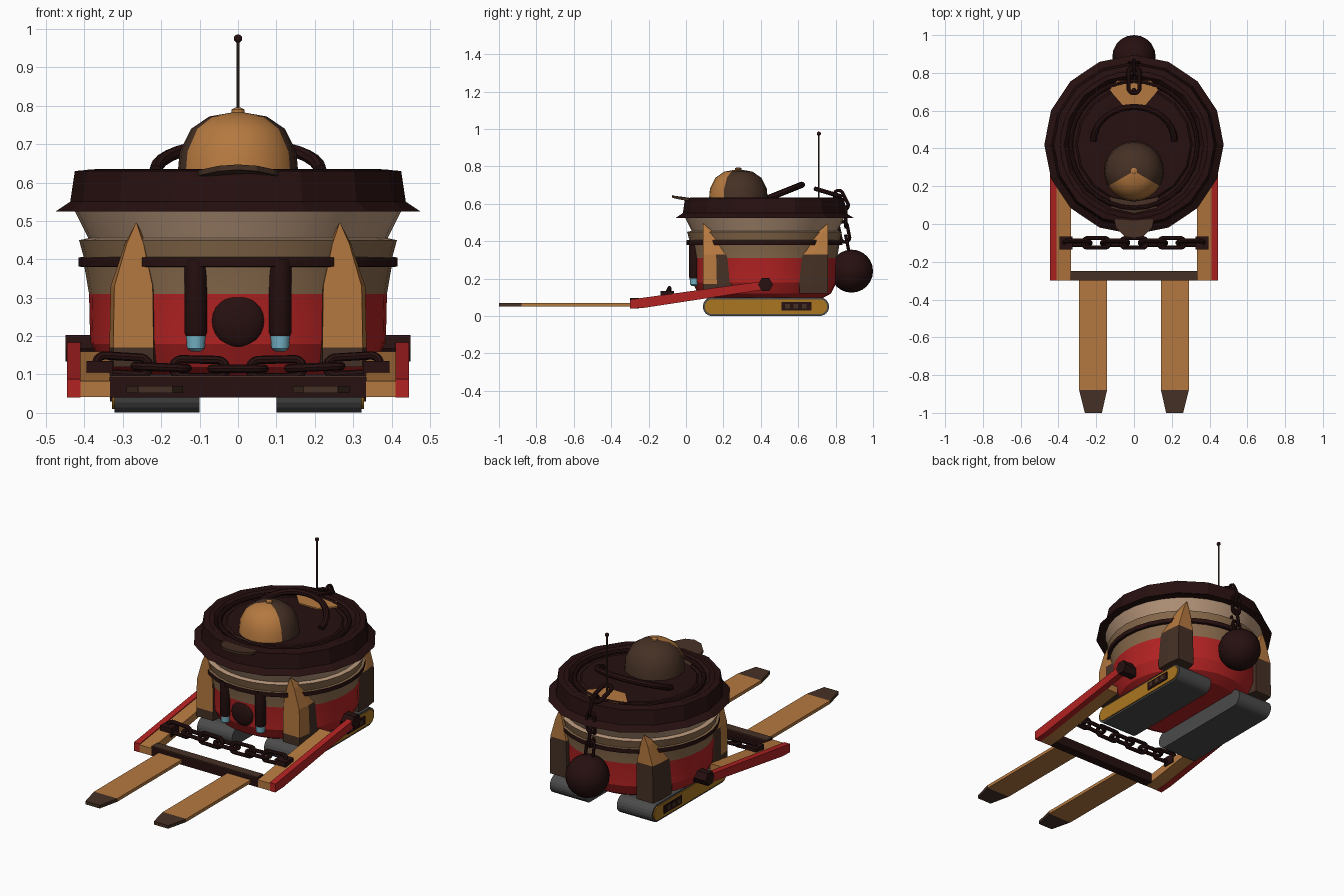
import bpy, bmesh, math
from mathutils import Vector, Matrix

cube = bpy.data.objects.get("Cube")
if cube:
    bpy.data.objects.remove(cube, do_unlink=True)

CY = 0.42  # centre line of the round body


def material(name, r, g, b):
    m = bpy.data.materials.new(name)
    m.use_nodes = True
    m.diffuse_color = (r, g, b, 1)
    bsdf = m.node_tree.nodes["Principled BSDF"]
    bsdf.inputs["Base Color"].default_value = (r, g, b, 1)
    bsdf.inputs["Roughness"].default_value = 0.8
    return m


MAROON = material("dark maroon", 0.02, 0.005, 0.005)
BROWN = material("brown", 0.06, 0.03, 0.018)
TAN = material("orange tan", 0.46, 0.19, 0.05)
CREAM = material("light tan", 0.48, 0.31, 0.2)
KHAKI = material("dull tan", 0.24, 0.14, 0.07)
RED = material("red", 0.45, 0.016, 0.016)
YELLOW = material("ochre yellow", 0.4, 0.18, 0.015)
GREY = material("track grey", 0.07, 0.07, 0.07)
BLUE = material("pale blue", 0.17, 0.44, 0.55)


def finish(name, bm, mats, smooth=0):
    bmesh.ops.recalc_face_normals(bm, faces=bm.faces)
    mesh = bpy.data.meshes.new(name)
    bm.to_mesh(mesh)
    bm.free()
    for m in mats:
        mesh.materials.append(m)
    ob = bpy.data.objects.new(name, mesh)
    bpy.context.collection.objects.link(ob)
    if smooth:
        bpy.ops.object.select_all(action='DESELECT')
        ob.select_set(True)
        bpy.context.view_layer.objects.active = ob
        bpy.ops.object.shade_smooth_by_angle(angle=math.radians(smooth))
    return ob


def loft(name, rings, mats, rule=None, smooth=0):
    """Skin a stack of equal rings; rule(band, side) picks the material."""
    bm = bmesh.new()
    vs = [[bm.verts.new(p) for p in ring] for ring in rings]
    n = len(vs[0])
    for k in range(len(vs) - 1):
        for i in range(n):
            j = (i + 1) % n
            f = bm.faces.new((vs[k][i], vs[k][j], vs[k + 1][j], vs[k + 1][i]))
            f.material_index = rule(k, i) if rule else 0
    bm.faces.new(vs[0]).material_index = rule(0, 0) if rule else 0
    bm.faces.new(vs[-1]).material_index = rule(len(vs) - 2, 0) if rule else 0
    bmesh.ops.remove_doubles(bm, verts=bm.verts, dist=1e-5)
    return finish(name, bm, mats, smooth)


def lathe(name, profile, mats, n=32, centre=(0, CY), rule=None, smooth=0):
    rings = [[(centre[0] + max(r, 0.001) * math.cos(math.tau * i / n),
               centre[1] + max(r, 0.001) * math.sin(math.tau * i / n), z)
              for i in range(n)] for r, z in profile]
    return loft(name, rings, mats, rule, smooth)


def prism(name, pts, axis, a, b, mat):
    """Extrude an outline: (y, z) along x, or (x, y) along z."""
    place = (lambda p, t: (t, *p)) if axis == 'x' else (lambda p, t: (*p, t))
    return loft(name, [[place(p, t) for p in pts] for t in (a, b)], [mat])


def box(name, x0, x1, y0, y1, z0, z1, mat):
    return prism(name, [(x0, y0), (x1, y0), (x1, y1), (x0, y1)], 'z', z0, z1, mat)


def ball(name, loc, size, mat):
    bm = bmesh.new()
    bmesh.ops.create_uvsphere(bm, u_segments=20, v_segments=12, radius=1,
                              matrix=Matrix.Translation(loc) @ Matrix.Diagonal((*size, 1)))
    return finish(name, bm, [mat], 40)


def tube(name, pts, radius, mat, closed=False):
    cu = bpy.data.curves.new(name, 'CURVE')
    cu.dimensions = '3D'
    cu.bevel_depth, cu.bevel_resolution, cu.use_fill_caps = radius, 2, True
    sp = cu.splines.new('POLY')
    sp.points.add(len(pts) - 1)
    for q, p in zip(sp.points, pts):
        q.co = (*p, 1)
    sp.use_cyclic_u = closed
    tmp = bpy.data.objects.new(name + "_path", cu)
    mesh = bpy.data.meshes.new_from_object(tmp)
    bpy.data.objects.remove(tmp)
    bm = bmesh.new()
    bm.from_mesh(mesh)
    bpy.data.meshes.remove(mesh)
    for f in bm.faces:
        f.material_index = 0
    return finish(name, bm, [mat], 40)


def link(name, centre, direction, side, length=0.065, width=0.028, radius=0.01):
    """Stretched chain link lying in the plane of direction and side."""
    d, s = Vector(direction).normalized(), Vector(side).normalized()
    pts = []
    for i in range(16):
        a = math.tau * (i + 0.5) / 16
        shift = math.copysign(length - width, math.cos(a))
        pts.append(Vector(centre) + d * (shift + width * math.cos(a)) + s * width * math.sin(a))
    return tube(name, pts, radius, MAROON, True)


# Round body with coloured bands
bands = [1, 1, 1, 0, 3, 3, 0, 0, 2, 2]
lathe("body", [(0.3, 0.09), (0.355, 0.12), (0.385, 0.18), (0.388, 0.31), (0.4, 0.38),
               (0.416, 0.381), (0.416, 0.405), (0.402, 0.406), (0.414, 0.45),
               (0.39, 0.455), (0.43, 0.535)],
      [KHAKI, RED, CREAM, MAROON], rule=lambda k, i: bands[k], smooth=25)

# Lid with flared rim and stepped top
lathe("lid", [(0.40, 0.525), (0.475, 0.525), (0.437, 0.55), (0.425, 0.63), (0.37, 0.635),
              (0.35, 0.612), (0.31, 0.612), (0.30, 0.622), (0, 0.622)], [MAROON], n=16)
for r in (0.335, 0.39):
    tube("lid_ring", [(r * math.cos(math.tau * i / 32), CY + r * math.sin(math.tau * i / 32),
                       0.622) for i in range(32)], 0.012, MAROON, True)
prism("lid_patch", [(-0.06, 0.63), (0.06, 0.63), (0.13, 0.71), (0.09, 0.76), (-0.09, 0.76),
                    (-0.13, 0.71)], 'z', 0.62, 0.629, TAN)
tube("lid_handle", [(0.215 * math.cos(a), 0.44 + 0.18 * math.sin(a), 0.63 + 0.072 * math.sin(a))
                    for a in (math.pi * i / 16 for i in range(17))], 0.017, MAROON)

# Cap with tan front panel, brim and button
lathe("cap_dome", [(0.158, 0.615), (0.152, 0.68), (0.122, 0.74), (0.075, 0.772), (0.0, 0.785)],
      [BROWN, TAN], n=24, centre=(0, 0.28),
      rule=lambda k, i: int(14 <= i <= 21), smooth=30)
loft("cap_brim", [[(x, y, z + (0.15 - y) * 0.04 - 1.2 * x * x)
                   for x, y in [(-0.13, 0.17), (-0.12, 0.08), (-0.095, -0.02), (-0.05, -0.065), (0, -0.075),
                                (0.05, -0.065), (0.095, -0.02), (0.12, 0.08), (0.13, 0.17)]]
                  for z in (0.624, 0.638)], [BROWN])
lathe("cap_button", [(0.017, 0.78), (0.017, 0.79), (0.008, 0.795)], [TAN], 12, (0, 0.28))

# Aerial
lathe("aerial", [(0.004, 0.62), (0.004, 0.97)], [BROWN], 8, (0, 0.71))
ball("aerial_tip", (0, 0.71, 0.975), (0.011, 0.011, 0.011), MAROON)

# Ball hanging on a chain at the back
ball("hanging_ball", (0, 0.885, 0.24), (0.115, 0.115, 0.115), MAROON)
link("chain_shackle", (0, 0.76, 0.66), (0, 1, -0.3), (1, 0, 0), 0.07, 0.03, 0.012)
for y, z, d, s in [(0.83, 0.62, (0, 0.5, -1), (0, 1, 0.5)), (0.855, 0.53, (0, 0, 1), (1, 0, 0)),
                   (0.845, 0.45, (0, 0.2, -1), (0, 1, 0.2)), (0.865, 0.375, (0, 0.2, -1), (1, 0, 0))]:
    link("ball_chain_link", (0, y, z), d, s, 0.055, 0.024, 0.009)

# Nose
ball("nose", (0, 0.045, 0.24), (0.07, 0.025, 0.07), MAROON)

# Corner buttresses: chamfered block rising into a spike
foot = [(0.195, 0.24), (0.22, 0.085), (0.325, 0.085), (0.335, 0.16), (0.335, 0.24)]
for sx in (-1, 1):
    for front in (True, False):
        rings = [[(sx * (0.265 + (x - 0.265) * t),
                   (0.09 + (y - 0.085) * t) if front else 2 * CY - 0.08 - (y - 0.085) * t, z)
                  for x, y in foot]
                 for z, t in ((0.12, 0.99), (0.17, 1), (0.33, 0.95), (0.44, 0.42), (0.496, 0.01))]
        loft("front_buttress" if front else "back_buttress", rings, [BROWN, TAN],
             lambda k, i, f=front: int(k > 1 or (f and k == 1 and i in (1, 2))))

for s in (-1, 1):
    # Exhaust tubes with blue ends
    lathe("front_tube", [(0.025, 0.2), (0.03, 0.21), (0.03, 0.4)], [MAROON], 16, (s * 0.11, 0.045), smooth=30)
    lathe("tube_end", [(0.012, 0.16), (0.023, 0.168), (0.026, 0.21)], [BLUE], 16, (s * 0.11, 0.045), smooth=40)

    # Crawler tracks
    def capsule(r):
        return [((0.715 if math.sin(a) > 0 else 0.14) + r * math.sin(a), 0.05 + r * math.cos(a))
                for a in (math.tau * (i + 0.5) / 20 for i in range(20))]
    prism("track", capsule(0.05), 'x', s * 0.1, s * 0.322, GREY)
    prism("track_panel", capsule(0.04), 'x', s * 0.32, s * 0.328, YELLOW)
    box("track_vent", s * 0.326, s * 0.333, 0.51, 0.67, 0.03, 0.075, MAROON)
    for k in range(3):
        box("vent_slat", s * 0.33, s * 0.335, 0.53 + k * 0.045, 0.555 + k * 0.045, 0.04, 0.065, BROWN)

    # Lift arms
    side = [(-0.3, 0.04), (-0.23, 0.043), (0.44, 0.145), (0.44, 0.19), (-0.3, 0.088)]
    prism("lift_arm", side, 'x', s * 0.41, s * 0.445, RED)
    inner = [(-0.3, 0.041), (-0.23, 0.046), (0.26, 0.12), (0.26, 0.16), (-0.3, 0.083)]
    prism("arm_inner_rail", inner, 'x', s * 0.333, s * 0.411, TAN)
    hexagon = [(0.425 + 0.04 * math.cos(math.tau * i / 6), 0.168 + 0.04 * math.sin(math.tau * i / 6))
               for i in range(6)]
    prism("arm_pivot", hexagon, 'x', s * 0.35, s * 0.449, MAROON)

    # Forks with dark tapered tips
    box("fork", s * 0.143, s * 0.29, -0.88, -0.27, 0.052, 0.07, TAN)
    prism("fork_tip", [(s * 0.143, -0.88), (s * 0.17, -1), (s * 0.26, -1), (s * 0.29, -0.88)],
          'z', 0.052, 0.07, BROWN)

    # Chain anchors
    box("chain_anchor", s * 0.325, s * 0.395, -0.135, -0.065, 0.085, 0.135, MAROON)

# Crossbar and the chain between the arms
box("crossbar", -0.335, 0.335, -0.3, -0.25, 0.04, 0.093, MAROON)
box("crossbar_top", -0.333, 0.333, -0.3, -0.25, 0.092, 0.097, BROWN)
for i in range(7):
    x = -0.3 + i * 0.1
    z = 0.115 + 0.1 * x * x
    flat = (0, 1, 0) if i % 2 else (0, 0.5, 1)
    link("front_chain_link", (x, -0.1, z), (1, 0, 0.2 * x), flat, 0.07, 0.026, 0.011)
